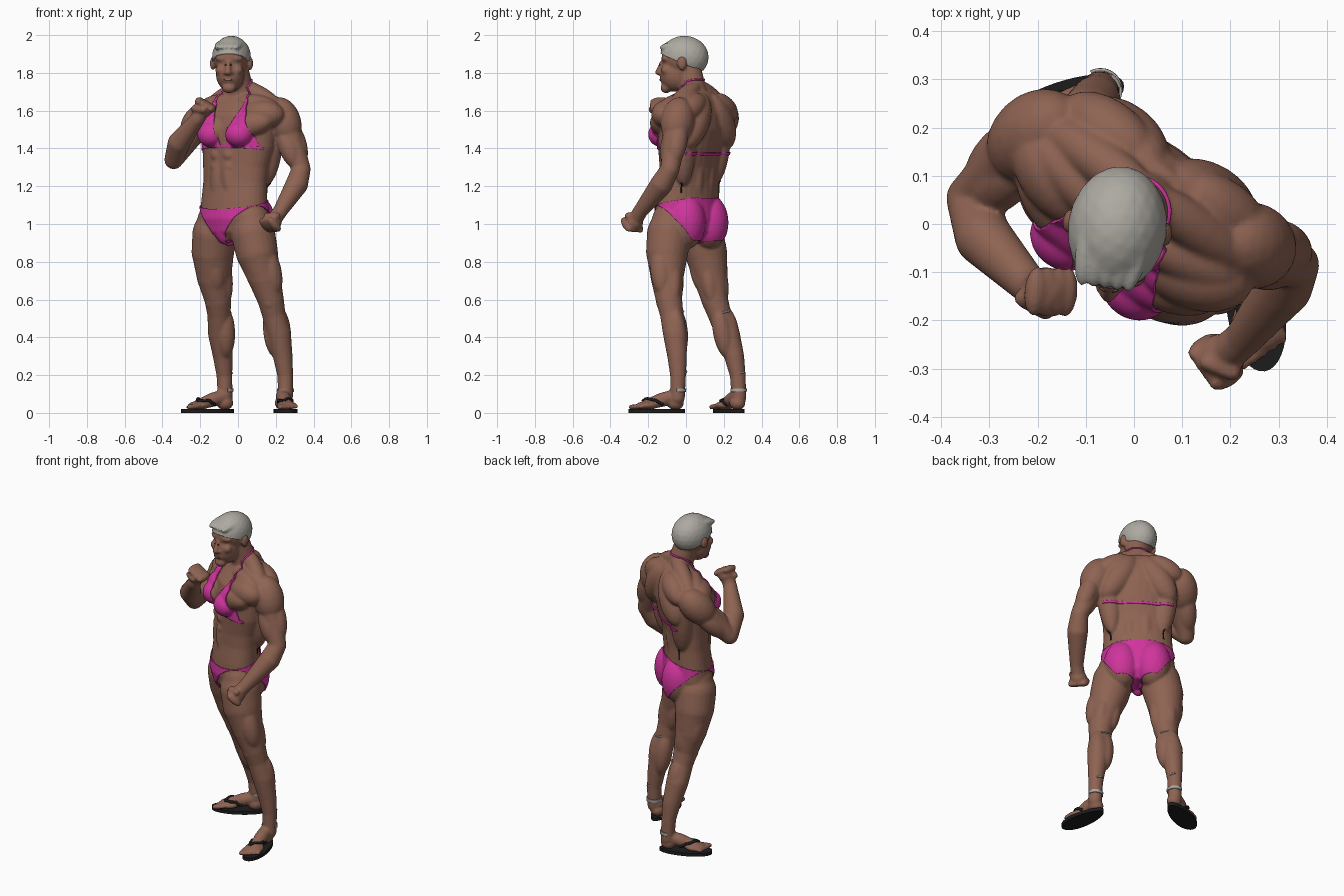
import bpy, bmesh, math
from mathutils import Matrix, Vector
from mathutils.bvhtree import BVHTree
if "Cube" in bpy.data.objects:
    bpy.data.objects.remove(bpy.data.objects["Cube"])

def material(name, *rgb):
    m = bpy.data.materials.new(name)
    m.use_nodes = True
    m.diffuse_color = (*rgb, 1)
    m.node_tree.nodes["Principled BSDF"].inputs["Base Color"].default_value = (*rgb, 1)
    return m
skin, pink = material("tanned skin", .27, .125, .085), material("pink fabric", .62, .035, .33)
silver, black = material("silver hair", .42, .4, .36), material("black rubber", .012, .012, .012)
white, brown = material("tooth white", .5, .45, .4), material("dark brown", .1, .045, .033)

def frame(x, y, yaw):
    return Matrix.Translation((x, y, 0)) @ Matrix.Rotation(math.radians(yaw), 4, 'Z')
WORLD, CHEST, WAIST = Matrix.Identity(4), frame(0, .02, -35), frame(-.015, .015, -40)
PELVIS, HEAD = frame(-.02, .01, -42), frame(-.035, -.013, -8)
FEET = {1: frame(.25, -.155, 8), -1: frame(-.16, .23, -65)}
SIDES = ((1, "left"), (-1, "right"))

def ball(bm, M, center, radii):
    mat = M @ Matrix.Translation(center) @ Matrix.Diagonal((*radii, 1))
    bmesh.ops.create_icosphere(bm, subdivisions=3, radius=1, matrix=mat)

def along(a, b):
    return Matrix.Translation((a + b) / 2) @ (b - a).to_track_quat('Z', 'Y').to_matrix().to_4x4()

# Muscle: an ellipsoid whose tips lie at a and b
def blob(bm, M, a, b, r):
    a, b = Vector(a), Vector(b)
    ball(bm, M @ along(a, b), (0, 0, 0), (r, r, (b - a).length / 2))

# Tapered limb through points (x, y, z, radius)
def chain(bm, M, pts):
    for p in pts:
        ball(bm, M, p[:3], [p[3]] * 3)
    for p, q in zip(pts, pts[1:]):
        a, b = Vector(p[:3]), Vector(q[:3])
        bmesh.ops.create_cone(bm, cap_ends=True, segments=24, radius1=p[3], radius2=q[3],
                              depth=(b - a).length, matrix=M @ along(a, b))

# Oval sections (z, x, y, half width, half depth, yaw) joined into a solid
def loft(bm, rows, n=32):
    turns = [(math.cos(math.tau * i / n), math.sin(math.tau * i / n)) for i in range(n)]
    rings = [[bm.verts.new(frame(x, y, yaw) @ Vector((a * c, b * s, z))) for c, s in turns]
             for z, x, y, a, b, yaw in rows]
    for lo, hi in zip(rings, rings[1:]):
        for i in range(n):
            bm.faces.new((lo[i], lo[(i + 1) % n], hi[(i + 1) % n], hi[i]))
    bm.faces.new(rings[0][::-1])
    bm.faces.new(rings[-1])

def make(name, bm, mat, smooth=True):
    me = bpy.data.meshes.new(name)
    bm.to_mesh(me)
    bm.free()
    ob = bpy.data.objects.new(name, me)
    bpy.context.collection.objects.link(ob)
    me.materials.append(mat)
    me.polygons.foreach_set("use_smooth", [smooth] * len(me.polygons))
    return ob

# Merge overlapping lumps into one smooth skin
def fuse(name, bm, mat, voxel, rounds):
    lumps, out = make(name + "_parts", bm, mat), bmesh.new()
    m, s = lumps.modifiers.new("fuse", 'REMESH'), lumps.modifiers.new("soften", 'SMOOTH')
    m.mode, m.voxel_size, s.factor, s.iterations = 'VOXEL', voxel, .5, rounds
    out.from_object(lumps, bpy.context.evaluated_depsgraph_get())
    bpy.data.objects.remove(lumps)
    return make(name, out, mat)

# Copy of a surface, kept only behind every cutting plane
def trim(source, name, M, planes, mat, thick=.006):
    bm = bmesh.new()
    bm.from_mesh(source.data)
    bm.transform(M.inverted())
    for co, no in planes:
        bmesh.ops.bisect_plane(bm, geom=bm.verts[:] + bm.edges[:] + bm.faces[:],
                               plane_co=co, plane_no=no, clear_outer=True)
    if not thick:
        bmesh.ops.holes_fill(bm, edges=[e for e in bm.edges if e.is_boundary], sides=0)
    bm.transform(M)
    cloth = make(name, bm, mat).modifiers.new("cloth", 'SOLIDIFY') if thick else make(name, bm, mat)
    if thick:
        cloth.thickness, cloth.offset = thick, 1
body = bmesh.new()
# Torso core, then paired muscles
loft(body, [(.915, -.02, .01, .1, .09, -42), (.96, -.02, .01, .18, .125, -42), (1.03, -.023, .01, .21, .14, -42),
            (1.12, -.02, .01, .203, .132, -42), (1.22, -.015, .015, .195, .124, -40), (1.3, -.01, .018, .198, .128, -38),
            (1.4, .004, .022, .215, .14, -36), (1.5, .008, .033, .225, .15, -35), (1.58, .008, .04, .22, .14, -35),
            (1.65, .018, .055, .16, .105, -35), (1.7, .02, .055, .085, .075, -35)])
MUSCLES = [(CHEST, (-.02, -.1, 1.49), (.25, -.05, 1.55), .068), (CHEST, (.02, -.122, 1.475), (.16, -.12, 1.475), .062),
           (CHEST, (0, -.03, 1.65), (.26, .01, 1.61), .055), (CHEST, (.18, .08, 1.64), (.14, .055, 1.2), .068),
           (CHEST, (.06, -.06, 1.58), (.29, .01, 1.58), .078), (CHEST, (-.02, .05, 1.75), (.27, .05, 1.59), .05),
           (CHEST, (.02, .1, 1.69), (.2, .11, 1.4), .084), (CHEST, (.04, .11, 1.67), (.25, .11, 1.56), .066),
           (WAIST, (.045, .095, 1.5), (.045, .08, 1.06), .044), (WAIST, (.02, -.075, 1.42), (.05, -.09, 1.1), .05),
           (PELVIS, (.09, .07, 1.15), (.09, .068, .865), .098)]
for s, side in SIDES:
    for M, a, b, r in MUSCLES:
        blob(body, M, (s * a[0], *a[1:]), (s * b[0], *b[1:]), r)
    for z in (1.23, 1.3, 1.365):
        ball(body, WAIST, (s * .04, -.1, z), (.038, .03, .036))
blob(body, PELVIS, (0, -.1, 1.06), (0, -.065, .895), .045)
# Legs: path, then muscles placed around it by the way each leg faces
LEGS = {1: (-10, [(.07, -.08, 1.02, .1), (.08, -.09, .95, .117), (.1, -.1, .85, .112), (.138, -.1, .72, .088),
                  (.173, -.09, .6, .07), (.19, -.075, .52, .062), (.217, -.058, .42, .064),
                  (.237, -.047, .3, .052), (.25, -.042, .2, .042), (.252, -.045, .08, .039)]),
        -1: (-55, [(-.115, .07, 1.02, .1), (-.125, .08, .95, .117), (-.133, .105, .85, .113), (-.127, .13, .72, .092),
                   (-.107, .152, .6, .071), (-.1, .178, .52, .062), (-.095, .221, .42, .064),
                   (-.08, .255, .3, .053), (-.072, .274, .2, .042), (-.068, .28, .08, .039)])}
for yaw, path in LEGS.values():
    chain(body, WORLD, path)
    turn = Matrix.Rotation(math.radians(yaw), 3, 'Z')
    hip, thigh, knee, shin, calf = [Vector(p[:3]) for p in path[2:7]]
    for t in (1, -1):
        for a, da, b, db, r in ((hip, (.047, -.03, .04), knee, (.035, -.028, .02), .058),
                                (hip, (.03, .03, .02), knee, (.035, .03, -.03), .048),
                                (shin, (.026, .02, .04), calf, (.02, .025, -.13), .051)):
            a, b = [p + turn @ Vector((t * d[0], *d[1:])) for p, d in ((a, da), (b, db))]
            blob(body, WORLD, a, b, r)
    ball(body, WORLD, knee + turn @ Vector((0, -.036, -.01)), (.036, .034, .047))
# Feet
for s, M in FEET.items():
    chain(body, M, [(0, .1, .09, .036), (0, .03, .07, .038), (0, -.05, .045, .029)])
    ball(body, M, (0, .1, .052), (.042, .045, .038))
    ball(body, M, (0, -.05, .04), (.056, .06, .023))
    for i in range(5):
        x = s * (i - 2) * .022
        chain(body, M, [(x, -.08, .036, .013), (x, -.13 + .009 * i, .031, .014 - .001 * i)])

# Arms with clenched hands
def arm(*joints):
    sh, el, fo, wr, c = map(Vector, joints)
    mid, axis = (sh + el) / 2, (el - sh).normalized()
    bend = wr - mid
    bend = (bend - axis * bend.dot(axis)).normalized()
    chain(body, WORLD, [(*sh, .08), (*mid, .063), (*el, .05)])
    chain(body, WORLD, [(*el, .05), (*fo, .06), (*wr, .039), (*c, .04)])
    blob(body, WORLD, sh - axis * .1, sh + axis * .16, .09)
    blob(body, WORLD, sh + axis * .05 + bend * .03, el - axis * .01 + bend * .025, .055)
    blob(body, WORLD, sh + axis * .03 - bend * .03, el - axis * .02 - bend * .02, .056)
    d = (c - wr).normalized()
    n = (bend - d * bend.dot(d)).normalized()
    k = d.cross(n)
    ball(body, WORLD, c, (.049, .049, .049))
    for i in range(4):
        p = c + k * (i - 1.5) * .025 + d * .024
        blob(body, WORLD, p - n * .053, p + n * .053, .023)
    chain(body, WORLD, [(*(c + n * .02 - k * .04 - d * .02), .019), (*(c + n * .045 + k * .005), .017)])
arm((.232, -.04, 1.575), (.335, -.085, 1.29), (.311, -.13, 1.21), (.225, -.24, 1.07), (.183, -.275, 1.012))
arm((-.19, .195, 1.555), (-.34, .053, 1.34), (-.312, -.028, 1.43), (-.215, -.13, 1.555), (-.184, -.138, 1.61))
# Neck and head
chain(body, WORLD, [(.02, .045, 1.66, .078), (.005, .03, 1.74, .07), (-.015, .01, 1.82, .07)])
for center, radii in (((0, .002, 1.88), (.094, .12, .106)), ((0, -.045, 1.795), (.076, .08, .095)),
                      ((0, -.093, 1.72), (.037, .03, .028)), ((0, -.1, 1.765), (.038, .026, .024))):
    ball(body, HEAD, center, radii)
chain(body, HEAD, [(0, -.117, 1.855, .011), (0, -.136, 1.803, .016)])
for s, side in SIDES:
    ball(body, HEAD, (s * .015, -.123, 1.8), (.012, .014, .01))
    ball(body, HEAD, (s * .046, -.083, 1.815), (.028, .032, .028))
    blob(body, HEAD, (s * .004, -.11, 1.877), (s * .075, -.085, 1.875), .014)
    ball(body, HEAD, (s * .1, .005, 1.85), (.015, .026, .037))
body = fuse("body", body, skin, .007, 6)
probe = bmesh.new()
probe.from_mesh(body.data)
surface = BVHTree.FromBMesh(probe)

# Cord lying on the skin
def strap(name, M, pts, r, mat):
    pts = [M @ Vector(p) for p in pts]
    path = [a.lerp(b, i / 8) for a, b in zip(pts, pts[1:]) for i in range(8)] + pts[-1:]
    cu = bpy.data.curves.new(name, 'CURVE')
    cu.dimensions, cu.bevel_depth, cu.bevel_resolution = '3D', r, 3
    sp = cu.splines.new('POLY')
    sp.points.add(len(path) - 1)
    for pt, p in zip(sp.points, path):
        hit, normal = surface.find_nearest(p)[:2]
        pt.co = (*(hit + normal * r * .3), 1)
    cu.materials.append(mat)
    bpy.context.collection.objects.link(bpy.data.objects.new(name, cu))

# Swimwear, cut from the body surface
def walls(x):
    return [((s * x, 0, 0), (s, 0, 0)) for s in (1, -1)]
for s, side in SIDES:
    trim(body, side + "_bikini_cup", CHEST, [
        ((0, -.02, 0), (0, 1, 0)), ((0, 0, 1.41), (0, 0, -1)), ((0, -.205, 1.48), (0, -1, .375)),
        ((s * .15, -.155, 0), (s, -1, 0)), ((s * .016, 0, 1.41), (s * -.26, 0, .085)),
        ((s * .187, 0, 1.41), (s * .26, 0, .085))], pink)
    strap(side + "_neck_strap", CHEST, [(s * .1, -.1, 1.655), (s * .095, -.03, 1.72),
                                        (s * .06, .03, 1.755), (0, .08, 1.765)], .005, pink)
    strap(side + "_waist_tie", PELVIS, [(s * .16, .1, 1.165), (s * .16, .1, 1.225)], .004, black)
trim(body, "bikini_back_band", CHEST, walls(.2) + [((-.15, -.15, 0), (-1, -1, 0)), ((0, 0, 1.398), (0, .15, 1)),
                                                   ((0, 0, 1.384), (0, -.15, -1))], pink)
trim(body, "bikini_bottom", PELVIS, walls(.26) + [((0, 0, 1.109), (0, -.225, 1)), ((0, 0, .89), (0, .18, -1))]
     + [((s * .03, -.1, .93), (s * 1.2, -.52, -1)) for s in (1, -1)], pink)
# Hair: cap with combed locks, trimmed along the hairline
hair = bmesh.new()
ball(hair, HEAD, (0, .004, 1.883), (.103, .13, .114))
for i in range(-2, 3):
    blob(hair, HEAD, (i * .024 - .01, -.125, 1.932), (i * .03, .02, 1.975 - .005 * i * i), .021)
hair = fuse("hair_base", hair, silver, .006, 4)
trim(hair, "hair", HEAD, [((0, -.13, 1.907), (0, -.095, -.23))], silver, 0)
bpy.data.objects.remove(hair)
# Face details, set on the skin
for name, x, z, size, mat in (("left_eye", .035, 1.852, (.011, .003, .004), brown), ("lips", 0, 1.762, (.024, .003, .006), brown),
                              ("right_eye", -.035, 1.852, (.011, .003, .004), brown), ("teeth", 0, 1.763, (.019, .004, .003), white)):
    hit, bm = surface.find_nearest(HEAD @ Vector((x, -.14, z)))[0], bmesh.new()
    ball(bm, Matrix.Translation(hit) @ Matrix.Rotation(math.radians(x * 500 - 8), 4, 'Z'), (0, 0, 0), size)
    make(name, bm, mat)
# Sandals, anklets and leg bands
for s, side in SIDES:
    M, bm = FEET[s], bmesh.new()
    ring = [math.tau * i / 40 for i in range(40)]
    base = bm.faces.new([bm.verts.new(M @ Vector(((.06 - .008 * math.sin(t)) * math.cos(t), .152 * math.sin(t), 0))) for t in ring])
    top = bmesh.ops.extrude_face_region(bm, geom=[base])["geom"]
    bmesh.ops.translate(bm, vec=(0, 0, .02), verts=[v for v in top if isinstance(v, bmesh.types.BMVert)])
    bmesh.ops.recalc_face_normals(bm, faces=bm.faces)
    make(side + "_sandal_sole", bm, black, False)
    for t, edge in ((1, "outer"), (-1, "inner")):
        strap(side + "_sandal_" + edge + "_strap", M, [(t * .06, .035, .02), (t * .05, -.01, .07), (s * -.02, -.075, .07)], .008, black)
    trim(body, side + "_anklet", M, walls(.1) + [((0, 0, .13), (0, 0, 1)), ((0, 0, .112), (0, 0, -1)), ((0, .1, 0), (0, -1, 0))], silver)
    yaw, path = LEGS[s]
    for p, part in ((path[5], "knee"), (path[8], "calf")):
        strap(side + "_" + part + "_band", frame(*p[:2], yaw), [(-.025, .06, p[2] + .02), (.025, .06, p[2] + .01)], .005, silver)
